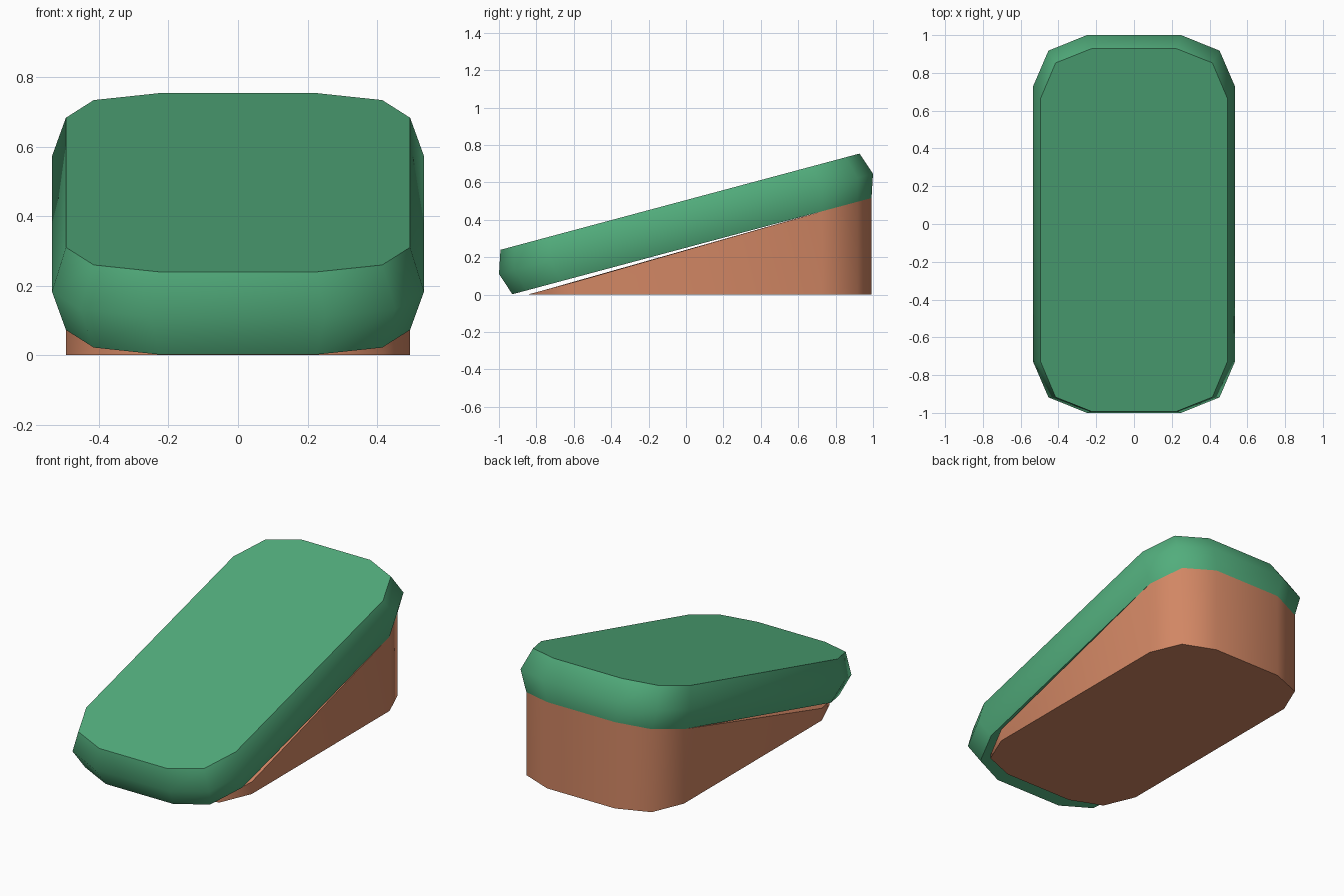
import bpy, bmesh, math
from mathutils import Matrix

if "Cube" in bpy.data.objects:
    bpy.data.objects.remove(bpy.data.objects["Cube"])

TILT = math.radians(15)
SLAB_Z = 0.378
HALF_T = 0.123


def material(name, color):
    m = bpy.data.materials.new(name)
    m.diffuse_color = (*color, 1)
    m.use_nodes = True
    m.node_tree.nodes["Principled BSDF"].inputs["Base Color"].default_value = m.diffuse_color
    return m


def ring(corner):
    """Mirror three corner points into a 12-sided outline."""
    a = list(corner)
    quads = [(1, 1, a), (-1, 1, a[::-1]), (-1, -1, a), (1, -1, a[::-1])]
    return [(sx * x, sy * y) for sx, sy, pts in quads for x, y in pts]


def loft(name, rings, mat):
    bm = bmesh.new()
    loops = [[bm.verts.new(p) for p in r] for r in rings]
    n = len(loops[0])
    for lo, hi in zip(loops, loops[1:]):
        for i in range(n):
            j = (i + 1) % n
            bm.faces.new((lo[i], lo[j], hi[j], hi[i]))
    bm.faces.new(loops[0][::-1])
    bm.faces.new(loops[-1])
    bmesh.ops.recalc_face_normals(bm, faces=bm.faces)
    me = bpy.data.meshes.new(name)
    bm.to_mesh(me)
    bm.free()
    ob = bpy.data.objects.new(name, me)
    bpy.context.collection.objects.link(ob)
    me.materials.append(mat)
    bpy.ops.object.select_all(action='DESELECT')
    ob.select_set(True)
    bpy.context.view_layer.objects.active = ob
    bpy.ops.object.shade_smooth_by_angle(angle=math.radians(50))
    return ob


green = material("green", (0.084, 0.418, 0.202))
clay = material("clay_brown", (0.64, 0.24, 0.127))

# Tilted slab with a bulging rim
small = ring([(0.495, 0.72), (0.415, 0.916), (0.225, 0.994)])
large = ring([(0.535, 0.753), (0.453, 0.95), (0.25, 1.035)])
pose = Matrix.Translation((0, 0, SLAB_Z)) @ Matrix.Rotation(TILT, 4, 'X')
levels = [(small, -HALF_T), (large, 0), (small, HALF_T)]
slab_rings = [[pose @ Matrix.Translation((x, y, z)).to_translation() for x, y in r]
              for r, z in levels]
loft("sloping_pad", slab_rings, green)

# Wedge under the slab, its front end set back a little
top = [(p.x, p.y + (0.088 if p.y < 0 else 0), p.z) for p in slab_rings[0]]
loft("wedge_base", [[(x, y, 0) for x, y, z in top], top], clay)
